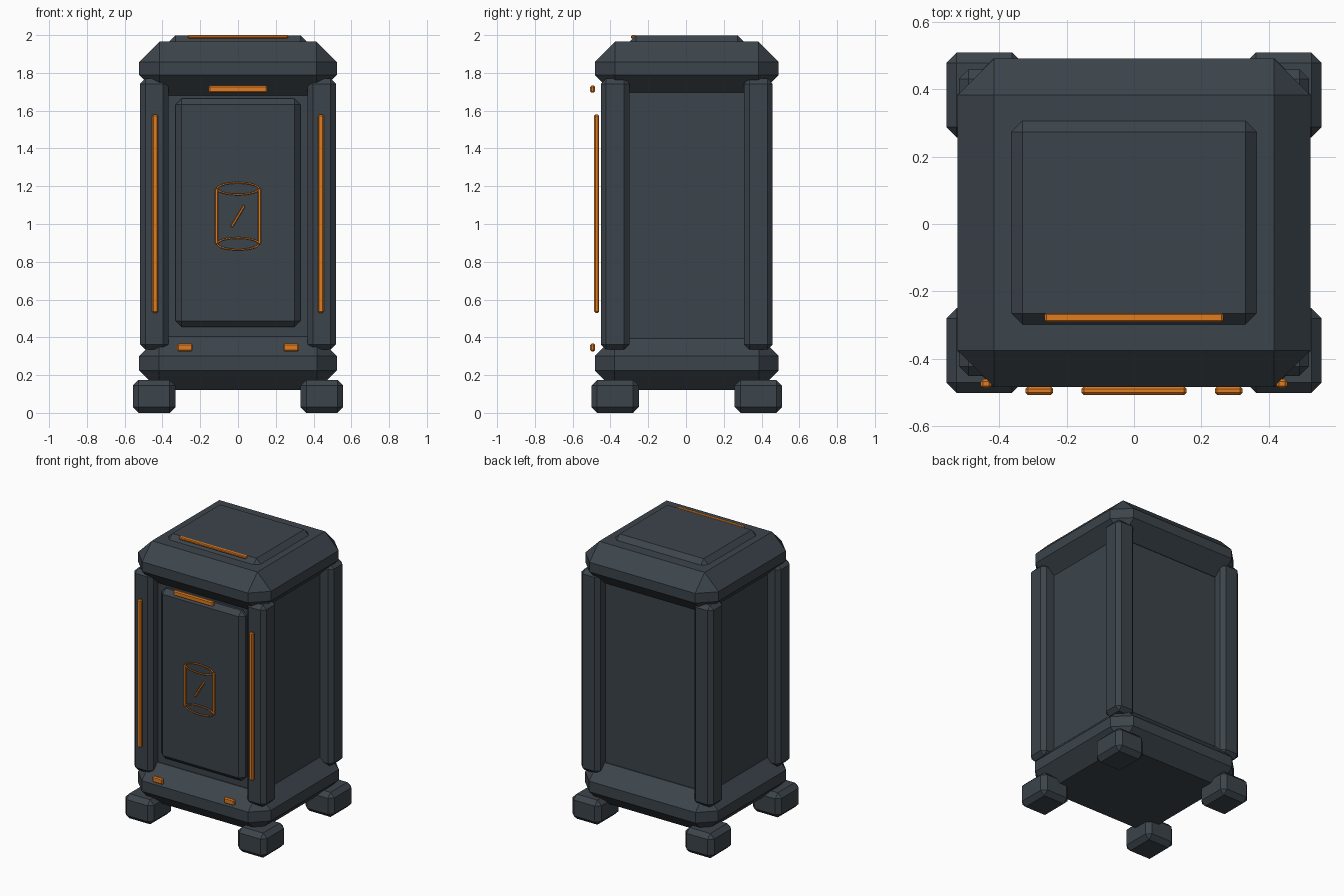
import bpy, bmesh, math
from mathutils import Matrix, Vector

if "Cube" in bpy.data.objects:
    bpy.data.objects.remove(bpy.data.objects["Cube"])


def material(name, color):
    m = bpy.data.materials.new(name)
    m.diffuse_color = color
    m.use_nodes = True
    m.node_tree.nodes["Principled BSDF"].inputs["Base Color"].default_value = m.diffuse_color
    return m


DARK = material("dark_metal", (0.045, 0.058, 0.07, 1))
GLOW = material("orange_light", (0.75, 0.2, 0.015, 1))
Y0 = 0.004  # depth centre of the casing


def block(name, lo, hi, bevel, mat=DARK, tilt=0.0):
    """Box between two corners with a single flat chamfer on every edge."""
    lo, hi = Vector(lo), Vector(hi)
    bm = bmesh.new()
    bmesh.ops.create_cube(bm, size=1, matrix=Matrix.Diagonal((*(hi - lo), 1)))
    bmesh.ops.bevel(bm, geom=bm.edges[:], offset=bevel, segments=1,
                    affect='EDGES', clamp_overlap=True)
    me = bpy.data.meshes.new(name)
    bm.to_mesh(me)
    bm.free()
    me.materials.append(mat)
    ob = bpy.data.objects.new(name, me)
    ob.location = (lo + hi) / 2
    ob.rotation_euler.y = tilt
    bpy.context.collection.objects.link(ob)
    return ob


def ring(name, z, rx, rz, y, thick):
    """Thin flat ellipse facing the front."""
    cu = bpy.data.curves.new(name, 'CURVE')
    cu.dimensions = '3D'
    cu.bevel_depth = thick
    cu.bevel_resolution = 1
    sp = cu.splines.new('POLY')
    n = 32
    sp.points.add(n - 1)
    for i, p in enumerate(sp.points):
        a = 2 * math.pi * i / n
        p.co = (rx * math.cos(a), 0, rz * math.sin(a), 1)
    sp.use_cyclic_u = True
    cu.materials.append(GLOW)
    ob = bpy.data.objects.new(name, cu)
    ob.location = (0, y, z)
    bpy.context.collection.objects.link(ob)


# Casing: base, body, lid and raised lid panel
block("base", (-0.523, Y0 - 0.487, 0.12), (0.523, Y0 + 0.487, 0.405), 0.105)
block("body", (-0.43, Y0 - 0.375, 0.3), (0.43, Y0 + 0.375, 1.78), 0.02)
block("lid", (-0.523, Y0 - 0.487, 1.68), (0.523, Y0 + 0.487, 1.965), 0.108)
block("lid_panel", (-0.367, Y0 - 0.305, 1.90), (0.367, Y0 + 0.305, 1.998), 0.036)

# Front door panel
block("door", (-0.33, -0.42, 0.455), (0.33, -0.33, 1.665), 0.032)

# Corner pillars and feet
for sx, side in ((-1, "left"), (1, "right")):
    for sy, end in ((-1, "front"), (1, "back")):
        cx, cy = sx * 0.444, Y0 + sy * 0.379
        block(f"{end}_{side}_pillar", (cx - 0.075, cy - 0.076, 0.335),
              (cx + 0.075, cy + 0.076, 1.77), 0.028)
        block(f"{end}_{side}_foot", (cx - 0.113, cy - 0.126, 0),
              (cx + 0.113, cy + 0.126, 0.175), 0.031)

# Light strips
for sx, side in ((-1, "left"), (1, "right")):
    x = sx * 0.439
    block(f"{side}_pillar_light", (x - 0.016, -0.487, 0.53),
          (x + 0.016, -0.46, 1.58), 0.007, GLOW)
    x = sx * 0.281
    block(f"{side}_base_light", (x - 0.041, -0.507, 0.325),
          (x + 0.041, -0.482, 0.367), 0.007, GLOW)
block("door_top_light", (-0.156, -0.507, 1.695), (0.156, -0.482, 1.733), 0.007, GLOW)
block("lid_light", (-0.265, -0.291, 1.982), (0.265, -0.263, 2.0), 0.005, GLOW)

# Canister symbol on the door
EY = -0.433
ring("symbol_top_ring", 1.187, 0.11, 0.031, EY, 0.005)
ring("symbol_bottom_ring", 0.895, 0.11, 0.031, EY, 0.005)
for sx, side in ((-1, "left"), (1, "right")):
    x = sx * 0.114
    block(f"symbol_{side}_side", (x - 0.008, EY - 0.009, 0.895),
          (x + 0.008, EY + 0.009, 1.187), 0.003, GLOW)
block("symbol_slash", (-0.007, EY - 0.008, 0.975), (0.007, EY + 0.008, 1.108),
      0.003, GLOW, tilt=math.radians(31))
